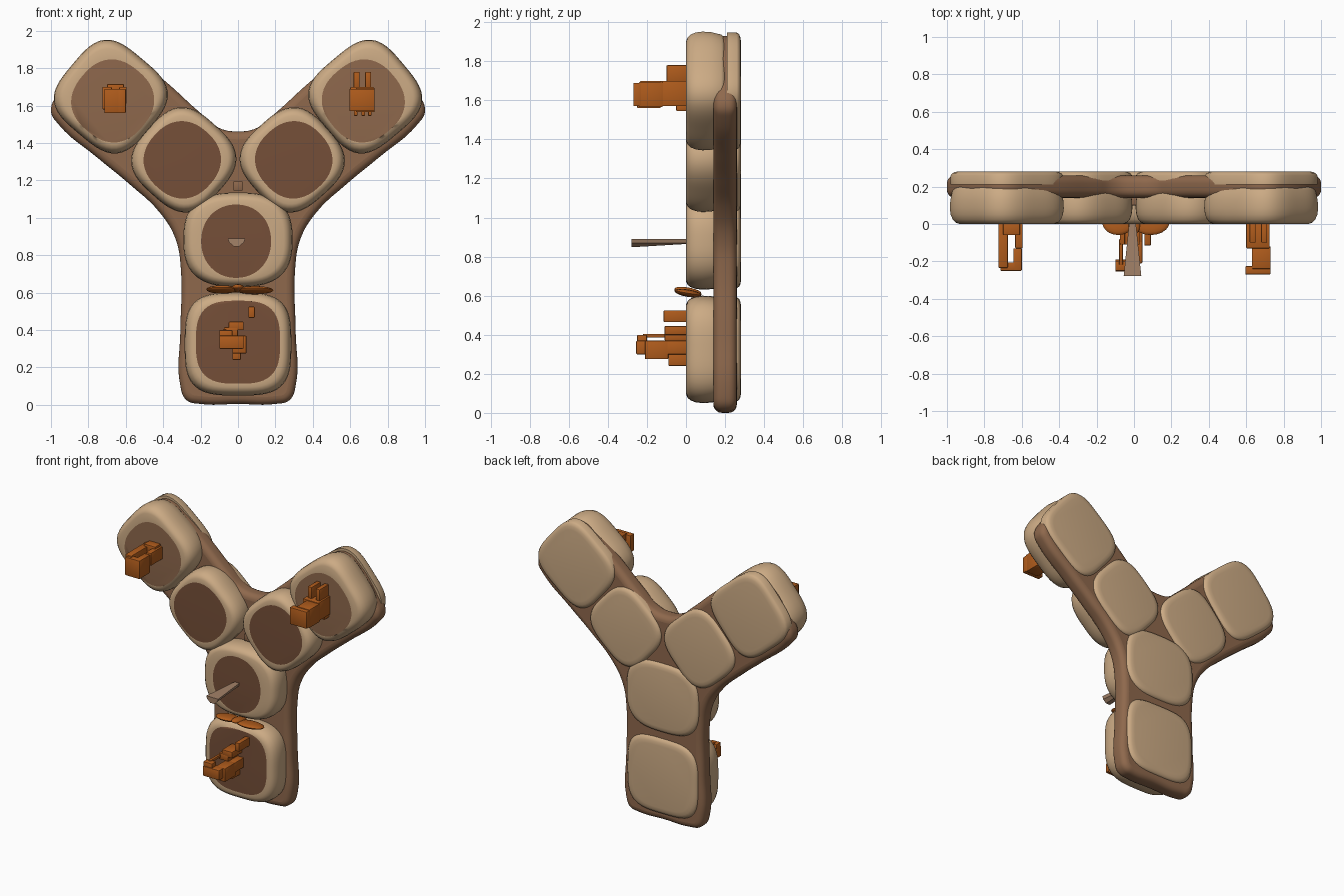
import bpy, bmesh, math
from mathutils import Vector, Matrix

if "Cube" in bpy.data.objects:
    bpy.data.objects.remove(bpy.data.objects["Cube"])


def material(name, srgb):
    m = bpy.data.materials.new(name)
    m.diffuse_color = [((c + 0.055) / 1.055) ** 2.4 for c in srgb] + [1]
    m.use_nodes = True
    m.node_tree.nodes["Principled BSDF"].inputs["Base Color"].default_value = m.diffuse_color
    return m


TAN = material("tan", (0.80, 0.67, 0.52))
BROWN = material("brown", (0.56, 0.41, 0.30))
DARK = material("dark_brown", (0.46, 0.31, 0.22))
ORANGE = material("burnt_orange", (0.69, 0.36, 0.11))
STICK = material("dusty_brown", (0.64, 0.51, 0.41))


def finish(bm, name, mats, angle=40):
    bmesh.ops.recalc_face_normals(bm, faces=bm.faces)
    me = bpy.data.meshes.new(name)
    bm.to_mesh(me)
    bm.free()
    for m in mats:
        me.materials.append(m)
    ob = bpy.data.objects.new(name, me)
    bpy.context.collection.objects.link(ob)
    bpy.context.view_layer.objects.active = ob
    ob.select_set(True)
    bpy.ops.object.shade_smooth_by_angle(angle=math.radians(angle))
    ob.select_set(False)
    return ob


def ring(bm, cx, cz, rx, rz, rot, n, y, seg=64):
    """Rounded-square ring facing the front."""
    out = []
    for i in range(seg):
        t = 2 * math.pi * i / seg - rot
        c, s = math.cos(t), math.sin(t)
        r = (abs(c) ** n + abs(s) ** n) ** (-1 / n)
        u, v = rx * r * c, rz * r * s
        cr, sr = math.cos(rot), math.sin(rot)
        out.append(bm.verts.new((cx + u * cr - v * sr, y, cz + u * sr + v * cr)))
    return out


def loft(name, rings, mats, painted=False):
    bm = bmesh.new()
    loops = [ring(bm, *r) for r in rings]
    for a, b in zip(loops, loops[1:]):
        for i in range(len(a)):
            j = (i + 1) % len(a)
            bm.faces.new((a[i], a[j], b[j], b[i]))
    cap = bm.faces.new(loops[0])
    bm.faces.new(loops[-1])
    if painted:
        cap.material_index = 1
    return finish(bm, name, mats, 60)


def cushion(name, cx, cz, rx, rz, rot, n, spot, spot_mat):
    """Front pad with a painted centre, plus the thin matching back pad."""
    sx, sz, sw, sh, sn = spot
    rings = [(sx, sz, sw, sh, rot, sn, 0.0)]
    for k, y in ((0.84, 0.001), (0.90, 0.008), (0.95, 0.024), (0.985, 0.05),
                 (1.0, 0.085), (0.99, 0.13), (0.95, 0.18), (0.9, 0.2)):
        rings.append((cx, cz, rx * k, rz * k, rot, n, y))
    loft(name + "_front_pad", rings, [TAN, spot_mat], True)
    back = [(cx, cz, rx * k, rz * k, rot, n + 0.3, y) for k, y in
            ((0.80, 0.282), (0.88, 0.279), (0.94, 0.272), (0.97, 0.26), (0.97, 0.21))]
    loft(name + "_back_pad", back, [TAN])


# Y-shaped backing slab
half = [(0.0, 0.005), (0.2, 0.005), (0.275, 0.025), (0.308, 0.1), (0.308, 0.4), (0.305, 0.72),
        (0.335, 0.89), (0.42, 1.03), (0.58, 1.18), (0.75, 1.32), (0.96, 1.5), (1.0, 1.57),
        (0.96, 1.67), (0.8, 1.88), (0.73, 1.925), (0.66, 1.925), (0.57, 1.87), (0.4, 1.74),
        (0.2, 1.56), (0.1, 1.48), (0.0, 1.462)]
pts = half + [(-x, z) for x, z in half[-2:0:-1]]
cu = bpy.data.curves.new("backing_slab", "CURVE")
cu.dimensions = "2D"
cu.fill_mode = "BOTH"
sp = cu.splines.new("BEZIER")
sp.bezier_points.add(len(pts) - 1)
for b, (x, z) in zip(sp.bezier_points, pts):
    b.co = (x, z, 0)
    b.handle_left_type = b.handle_right_type = "AUTO"
sp.use_cyclic_u = True
sp.resolution_u = 6
cu.extrude, cu.bevel_depth, cu.offset, cu.bevel_resolution = 0.018, 0.042, -0.042, 4
slab = bpy.data.objects.new("backing_slab", cu)
bpy.context.collection.objects.link(slab)
slab.matrix_world = Matrix.Translation((0, 0.2, 0)) @ Matrix.Rotation(math.pi / 2, 4, "X")
cu.materials.append(BROWN)
bpy.context.view_layer.objects.active = slab
slab.select_set(True)
bpy.ops.object.convert(target="MESH")
bpy.ops.object.shade_smooth_by_angle(angle=math.radians(50))
bpy.ops.object.select_all(action="DESELECT")

# Six cushions
cushion("lower_stem", 0, 0.325, 0.285, 0.275, 0, 3.4, (0, 0.335, 0.225, 0.222, 3), DARK)
cushion("upper_stem", 0, 0.883, 0.292, 0.252, 0, 2.7, (-0.01, 0.875, 0.187, 0.196, 2.1), DARK)
for s, side in ((-1, "left"), (1, "right")):
    cushion(side + "_inner_arm", s * 0.29, 1.31, 0.252, 0.25, s * math.radians(42), 3,
            (s * 0.298, 1.31, 0.198, 0.198, 2.3), DARK)
    cushion(side + "_outer_arm", s * 0.68, 1.648, 0.268, 0.262, s * math.radians(40), 3.4,
            (s * 0.67, 1.625, 0.21, 0.21, 2.4), BROWN)


def blocks(name, boxes, mat=ORANGE):
    """One part made of bevelled boxes given as (x0, x1, y0, y1, z0, z1)."""
    bm = bmesh.new()
    for x0, x1, y0, y1, z0, z1 in boxes:
        m = Matrix.Translation(((x0 + x1) / 2, (y0 + y1) / 2, (z0 + z1) / 2))
        bmesh.ops.create_cube(bm, size=1, matrix=m @ Matrix.Diagonal((x1 - x0, y1 - y0, z1 - z0, 1)))
    bmesh.ops.bevel(bm, geom=list(bm.edges), offset=0.005, segments=2, affect="EDGES", profile=0.5)
    return finish(bm, name, [mat], 35)


# Left clip: open bracket with two arms
blocks("left_clip", [
    (-0.725, -0.675, -0.235, 0.005, 1.58, 1.70), (-0.645, -0.60, -0.25, -0.13, 1.56, 1.69),
    (-0.635, -0.595, -0.13, 0.005, 1.61, 1.70), (-0.715, -0.60, -0.25, -0.205, 1.56, 1.69),
    (-0.70, -0.61, -0.06, 0.005, 1.66, 1.715)])
# Right clip: block with two prongs and small teeth
blocks("right_clip", [
    (0.595, 0.73, -0.27, -0.225, 1.57, 1.69), (0.63, 0.73, -0.24, -0.12, 1.565, 1.695),
    (0.60, 0.725, -0.13, 0.005, 1.57, 1.70), (0.618, 0.65, -0.10, 0.005, 1.69, 1.78),
    (0.68, 0.712, -0.10, 0.005, 1.69, 1.78)]
    + [(x, x + 0.02, -0.05, 0.005, 1.545, 1.58) for x in (0.62, 0.66, 0.695)])
# Lower latch with rod and separate peg
blocks("lower_latch", [
    (-0.03, 0.045, -0.21, -0.09, 0.275, 0.37), (-0.03, 0.045, -0.11, 0.005, 0.30, 0.37),
    (-0.03, 0.015, -0.09, 0.005, 0.24, 0.30), (-0.10, -0.03, -0.25, -0.20, 0.35, 0.40),
    (-0.10, 0.03, -0.255, -0.19, 0.30, 0.37), (-0.08, -0.06, -0.22, -0.08, 0.385, 0.405),
    (-0.075, 0.0, -0.11, 0.005, 0.37, 0.415), (-0.05, 0.03, -0.11, 0.005, 0.40, 0.445)])
blocks("small_peg", [(0.055, 0.09, -0.115, 0.005, 0.465, 0.525)])
# Slab gusset between the stem and the arms
blocks("centre_knob", [(-0.025, 0.025, 0.10, 0.17, 1.145, 1.195)], BROWN)

# Bow in the gap between the stem cushions
bm = bmesh.new()
for cx, w, dz in ((-0.085, 0.085, 0.0), (0.09, 0.10, -0.004), (0.0, 0.035, 0.006)):
    m = (Matrix.Translation((cx, 0.01, 0.617 + dz)) @ Matrix.Rotation(-0.17, 4, "X")
         @ Matrix.Diagonal((w, 0.07, 0.019, 1)))
    bmesh.ops.create_uvsphere(bm, u_segments=20, v_segments=10, radius=1, matrix=m)
finish(bm, "gap_bow", [ORANGE], 60)

# Tapered wedge stick on the upper stem cushion
bm = bmesh.new()
ends = []
for y, w, lo in ((0.005, 0.018, 0.865), (-0.278, 0.047, 0.848)):
    ends.append([bm.verts.new((-0.008 + k * w, y, z)) for k, z in
                 ((-1, 0.89), (1, 0.89), (0.85, 0.87), (0.35, lo), (-0.35, lo), (-0.85, 0.87))])
for i in range(6):
    j = (i + 1) % 6
    bm.faces.new((ends[0][i], ends[0][j], ends[1][j], ends[1][i]))
bm.faces.new(ends[0])
bm.faces.new(ends[1])
finish(bm, "wedge_stick", [STICK], 30)
